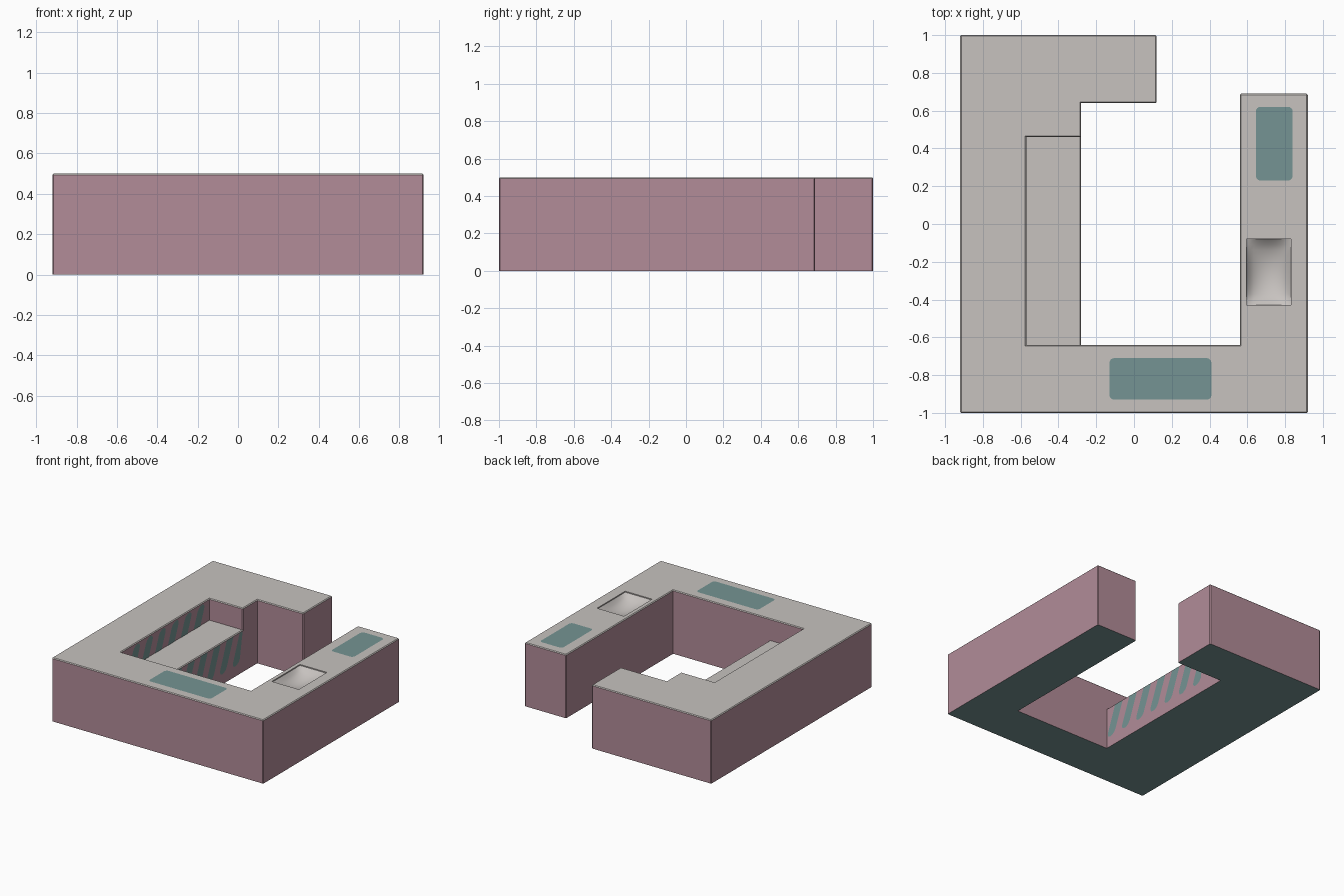
import bpy, bmesh, math

if "Cube" in bpy.data.objects:
    bpy.data.objects.remove(bpy.data.objects["Cube"])

H, STEP = 0.5, 0.33
BOWL = (0.595, 0.83, -0.43, -0.08)


def material(name, rgb):
    m = bpy.data.materials.new(name)
    m.diffuse_color = (*rgb, 1)
    m.use_nodes = True
    m.node_tree.nodes["Principled BSDF"].inputs["Base Color"].default_value = m.diffuse_color
    return m


GREY = material("warm grey", (0.57, 0.54, 0.52))
PINK = material("dusty pink", (0.445, 0.262, 0.314))
TEAL = material("muted teal", (0.178, 0.296, 0.292))


def make_object(name, bm, mats):
    me = bpy.data.meshes.new(name)
    bm.to_mesh(me)
    bm.free()
    for m in mats:
        me.materials.append(m)
    ob = bpy.data.objects.new(name, me)
    bpy.context.collection.objects.link(ob)
    return ob


def face(bm, pts):
    return bm.faces.new([bm.verts.new(p) for p in pts])


# Hooked frame with an inner ledge: lower and upper outlines joined by walls
outer = [(-0.28, 0.64), (0.12, 0.64), (0.12, 1), (-0.92, 1), (-0.92, -1),
         (0.92, -1), (0.92, 0.69), (0.56, 0.69), (0.56, -0.64), (-0.28, -0.64)]
lower = outer + [(-0.28, 0.46)]
upper = outer + [(-0.57, -0.64), (-0.57, 0.46), (-0.28, 0.46)]
bm = bmesh.new()
for outline, z0, z1 in ((lower, 0, STEP), (upper, STEP, H)):
    for a, b in zip(outline, outline[1:] + outline[:1]):
        face(bm, [(*a, z0), (*b, z0), (*b, z1), (*a, z1)])
face(bm, [(*p, 0) for p in lower])
face(bm, [(*p, H) for p in upper])
face(bm, [(*p, STEP) for p in ((-0.57, -0.64), (-0.28, -0.64), (-0.28, 0.46), (-0.57, 0.46))])
bmesh.ops.remove_doubles(bm, verts=bm.verts[:], dist=0.0005)
bmesh.ops.recalc_face_normals(bm, faces=bm.faces[:])
bmesh.ops.dissolve_limit(bm, angle_limit=0.01, verts=bm.verts[:], edges=bm.edges[:])
sharp = [e for e in bm.edges if len(e.link_faces) == 2 and e.is_convex
         and e.calc_face_angle(0) > 0.5 and max(v.co.z for v in e.verts) > 0.01]
bmesh.ops.bevel(bm, geom=sharp, offset=0.006, segments=1, affect='EDGES', profile=0.5)
frame = make_object("frame", bm, [GREY, PINK, TEAL])

# Scooped tray cutter
x0, x1, y0, y1 = BOWL
bm = bmesh.new()
N = 12
bmesh.ops.create_grid(bm, x_segments=N, y_segments=N, size=1)
for v in bm.verts:
    u, w = v.co.x, v.co.y
    v.co = ((x0 + x1) / 2 + u * (x1 - x0) / 2, (y0 + y1) / 2 + w * (y1 - y0) / 2,
            H - 0.008 - 0.065 * (1 - u * u) ** 0.7 * (1 - w * w) ** 0.7
            if abs(u) < 0.999 and abs(w) < 0.999 else H - 0.008)
rim = [e for e in bm.edges if e.is_boundary]
new = bmesh.ops.extrude_edge_only(bm, edges=rim)["geom"]
for g in new:
    if isinstance(g, bmesh.types.BMVert):
        g.co.z = H + 0.1
bmesh.ops.contextual_create(bm, geom=[g for g in new if isinstance(g, bmesh.types.BMEdge) and g.is_boundary])
bmesh.ops.recalc_face_normals(bm, faces=bm.faces[:])
cutter = make_object("tray_cutter", bm, [GREY])
cutter.hide_render = True
mod = frame.modifiers.new("tray", 'BOOLEAN')
mod.operation, mod.solver, mod.object = 'DIFFERENCE', 'EXACT', cutter
bpy.context.view_layer.update()
cut = bpy.data.meshes.new_from_object(frame.evaluated_get(bpy.context.evaluated_depsgraph_get()))
frame.modifiers.clear()
frame.data = cut
bpy.data.objects.remove(cutter)

# Colour by direction: grey tops and tray, teal underside, pink walls
for p in frame.data.polygons:
    c = p.center
    tray = x0 - .001 < c.x < x1 + .001 and y0 - .001 < c.y < y1 + .001 and c.z > 0.3
    p.material_index = 0 if tray or p.normal.z > 0.5 else 2 if p.normal.z < -0.5 else 1
bpy.context.view_layer.objects.active = frame
frame.select_set(True)
bpy.ops.object.shade_smooth_by_angle(angle=math.radians(30))


# Rounded teal panels on the top
def panel(name, xa, xb, ya, yb, r=0.025):
    bm = bmesh.new()
    pts = []
    for i, (cx, cy) in enumerate(((xb - r, yb - r), (xa + r, yb - r), (xa + r, ya + r), (xb - r, ya + r))):
        for k in range(5):
            a = math.pi / 2 * (i + k / 4)
            pts.append((cx + r * math.cos(a), cy + r * math.sin(a), H + 0.002))
    face(bm, pts)
    make_object(name, bm, [TEAL])


panel("front_panel", -0.13, 0.41, -0.93, -0.71)
panel("arm_panel", 0.645, 0.84, 0.23, 0.62)


# Slanted stripes on the ledge face and on the wall above it
def stripes(name, x, z0, z1, count, round_bottom):
    bm = bmesh.new()
    hw = 0.042
    for k in range(count):
        def point(s, z):
            y = -0.59 + 0.4 * (z - 0.1) + 0.16 * k + s * hw
            return (x, max(-0.635, min(0.455, y)), z)
        arc = [math.pi * i / 6 for i in range(7)]
        if round_bottom:
            pts = [point(-math.cos(a), z0 + 0.04 * (1 - math.sin(a))) for a in arc]
            pts += [point(1, z1), point(-1, z1)]
        else:
            pts = [point(-1, z0), point(1, z0)]
            pts += [point(math.cos(a), z1 - 0.04 * (1 - math.sin(a))) for a in arc]
        face(bm, pts)
    make_object(name, bm, [TEAL])


stripes("ledge_stripes", -0.278, 0.08, STEP - 0.007, 7, True)
stripes("wall_stripes", -0.568, STEP, H - 0.012, 6, False)
